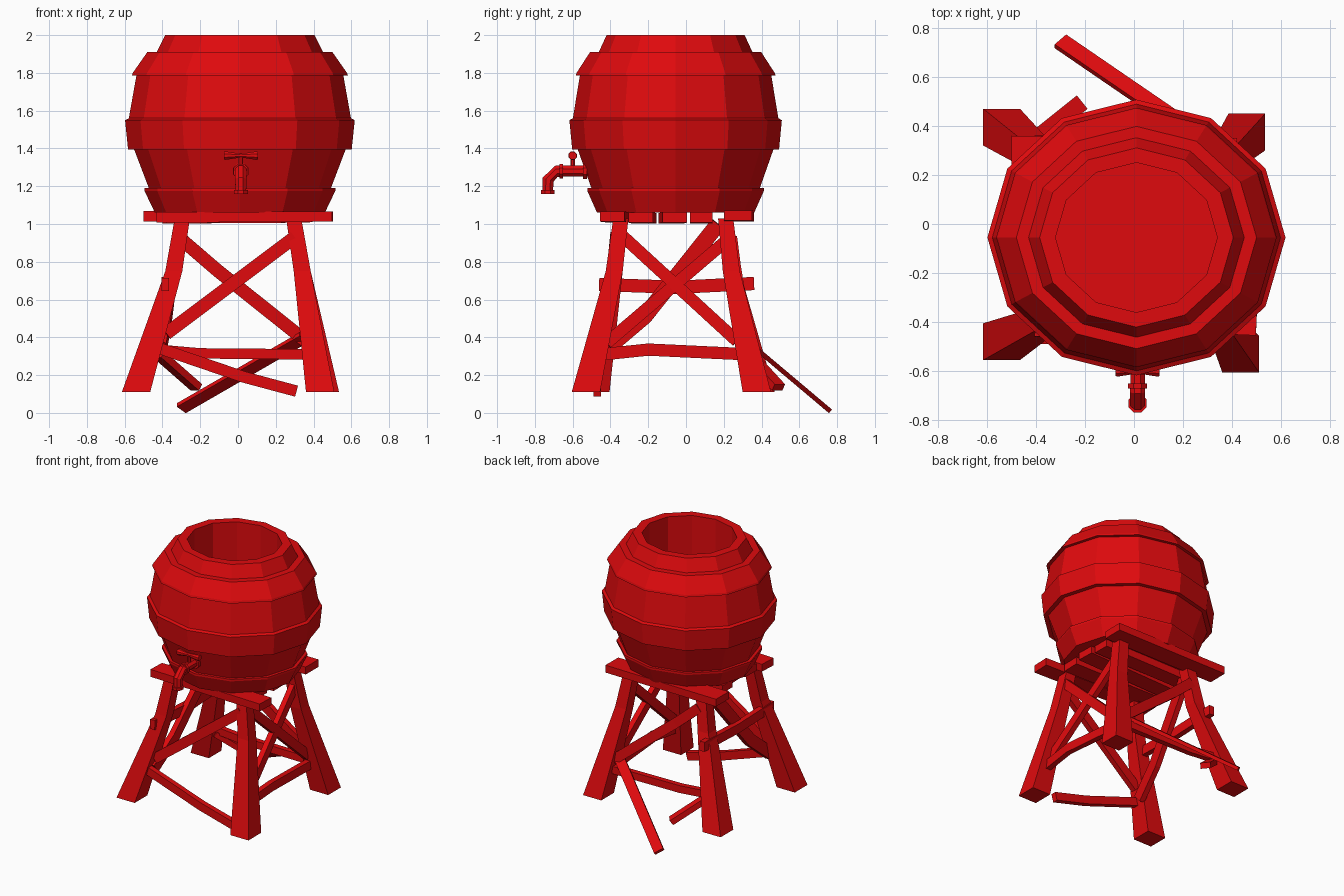
import bpy, bmesh, math
from mathutils import Vector

cube = bpy.data.objects.get("Cube")
if cube:
    bpy.data.objects.remove(cube)

red = bpy.data.materials.new("red_paint")
red.use_nodes = True
COLOUR = (0.74, 0.003, 0.004, 1)
red.diffuse_color = COLOUR
red.node_tree.nodes["Principled BSDF"].inputs["Base Color"].default_value = COLOUR


def finish(name, bm):
    bmesh.ops.recalc_face_normals(bm, faces=bm.faces)
    mesh = bpy.data.meshes.new(name)
    bm.to_mesh(mesh)
    bm.free()
    mesh.materials.append(red)
    ob = bpy.data.objects.new(name, mesh)
    bpy.context.collection.objects.link(ob)
    return ob


def loft(name, rings):
    """Skin a list of equal-length point rings and cap both ends."""
    bm = bmesh.new()
    rows = [[bm.verts.new(p) for p in ring] for ring in rings]
    n = len(rows[0])
    for a, b in zip(rows, rows[1:]):
        for i in range(n):
            j = (i + 1) % n
            bm.faces.new((a[i], a[j], b[j], b[i]))
    bm.faces.new(rows[0])
    bm.faces.new(rows[-1])
    return finish(name, bm)


def frames(path, normal):
    """Yield each path point with its side and face directions."""
    pts = [Vector(p) for p in path]
    for i, p in enumerate(pts):
        t = (pts[min(i + 1, len(pts) - 1)] - pts[max(i - 1, 0)]).normalized()
        side = t.cross(Vector(normal)).normalized()
        yield p, side, side.cross(t)


def beam(name, path, normal, width=0.07, thick=0.04):
    rings = []
    for p, s, f in frames(path, normal):
        s, f = s * width / 2, f * thick / 2
        rings.append([p + s + f, p - s + f, p - s - f, p + s - f])
    return loft(name, rings)


def pipe(name, path, radii, normal=(1, 0, 0), sides=8):
    rings = []
    for (p, s, f), r in zip(frames(path, normal), radii):
        angles = [math.tau * (k + 0.5) / sides for k in range(sides)]
        rings.append([p + r * (s * math.cos(a) + f * math.sin(a)) for a in angles])
    return loft(name, rings)


# Barrel: hoops stand proud of the staves, open top with a straight hollow inside
profile = [
    (0.45, 1.06), (0.505, 1.175), (0.505, 1.19), (0.482, 1.19),
    (0.56, 1.395), (0.592, 1.395), (0.608, 1.55), (0.588, 1.56),
    (0.548, 1.785), (0.572, 1.785), (0.567, 1.8), (0.49, 1.91),
    (0.44, 1.91), (0.395, 2.0), (0.33, 2.0), (0.33, 1.12),
]
loft("barrel", [[(0.01 + r * math.cos(math.tau * k / 12),
                  -0.055 + 0.925 * r * math.sin(math.tau * k / 12), z)
                 for k in range(12)] for r, z in profile])

# Four splayed legs, thick at the foot
feet = {"front_right": (-0.54, -0.48), "front_left": (0.435, -0.53),
        "back_right": (-0.54, 0.395), "back_left": (0.46, 0.375)}
for name, (fx, fy) in feet.items():
    sx = math.copysign(1, fx)
    back = fy > 0
    stations = [(fx, fy, 0.11, 0.075),
                (sx * 0.34, 0.24 if back else -0.38, 0.75, 0.045),
                (sx * 0.295, 0.21 if back else -0.345, 1.03, 0.04)]
    loft("leg_" + name, [[(x - h, y - h, z), (x + h, y - h, z),
                          (x + h, y + h, z), (x - h, y + h, z)]
                         for x, y, z, h in stations])

# Platform planks laid side to side, slightly askew
planks = [((-0.43, -0.35), (0.5, -0.39), 0.13, 1.035),
          ((-0.38, -0.22), (0.36, -0.24), 0.13, 1.03),
          ((-0.36, -0.08), (0.38, -0.06), 0.13, 1.03),
          ((-0.4, 0.08), (0.36, 0.08), 0.12, 1.03),
          ((-0.5, 0.285), (0.42, 0.275), 0.15, 1.04)]
for i, (a, b, w, z) in enumerate(planks):
    beam(f"platform_plank_{i + 1}", [(*a, z), (*b, z + 0.005)], (0, 0, 1), w, 0.055)

# Braces on the front
FRONT, SIDE, UP = (0, 1, 0), (1, 0, 0), (0, 0, 1)
beam("front_diagonal", [(-0.38, -0.43, 0.42), (0.3, -0.38, 0.93)], FRONT)
beam("front_low_rail", [(-0.41, -0.47, 0.34), (0.03, -0.47, 0.19),
                        (0.31, -0.47, 0.115)], FRONT, 0.06)
# Braces on the back
beam("back_diagonal", [(-0.29, 0.25, 0.91), (-0.11, 0.27, 0.755),
                       (0.36, 0.33, 0.38)], FRONT)
beam("back_low_rail", [(-0.43, 0.34, 0.335), (-0.2, 0.34, 0.315),
                       (0.39, 0.34, 0.31)], FRONT, 0.055)
# Braces on the left side
beam("left_diagonal_falling", [(0.32, -0.34, 0.94), (0.38, 0.27, 0.38)], SIDE, 0.065)
beam("left_diagonal_rising", [(0.38, -0.42, 0.37), (0.32, 0.2, 0.9)], SIDE, 0.065)
beam("left_low_rail", [(0.4, -0.44, 0.31), (0.41, -0.2, 0.335),
                       (0.39, 0.33, 0.31)], SIDE, 0.065)
# Braces on the right side
beam("right_diagonal", [(-0.4, -0.42, 0.34), (-0.37, -0.22, 0.51),
                        (-0.31, 0.17, 1.0)], SIDE, 0.085)
beam("right_middle_rail", [(-0.385, -0.46, 0.68), (-0.38, -0.05, 0.665),
                           (-0.385, 0.36, 0.685)], SIDE, 0.07)
# Loose boards hanging from the back legs
beam("fallen_board", [(0.35, 0.3, 0.4), (-0.3, 0.745, 0.025)],
     (0, 0.64, 0.76), 0.07, 0.025)
beam("broken_board", [(-0.42, 0.33, 0.31), (-0.22, 0.49, 0.135)], UP, 0.07, 0.04)

# Tap: spout, collars and bow-tie handle
TX = 0.015
pipe("tap_spout", [(TX, -0.48, 1.28), (TX, -0.685, 1.28),
                   (TX, -0.73, 1.235), (TX, -0.732, 1.16)], [0.03, 0.033, 0.033, 0.03])
for name, a, b, r in (
        ("tap_wall_collar", (TX, -0.525, 1.28), (TX, -0.545, 1.28), 0.045),
        ("tap_body_collar", (TX, -0.65, 1.28), (TX, -0.67, 1.28), 0.042),
        ("tap_outlet_collar", (TX, -0.732, 1.16), (TX, -0.732, 1.18), 0.04),
        ("tap_stem", (TX, -0.6, 1.29), (TX, -0.6, 1.37), 0.013)):
    pipe(name, [a, b], [r, r])
pipe("tap_handle", [(TX + d, -0.6, 1.362) for d in (-0.09, -0.08, -0.02, 0.02, 0.08, 0.09)],
     [0.022, 0.024, 0.014, 0.014, 0.024, 0.022], UP)
